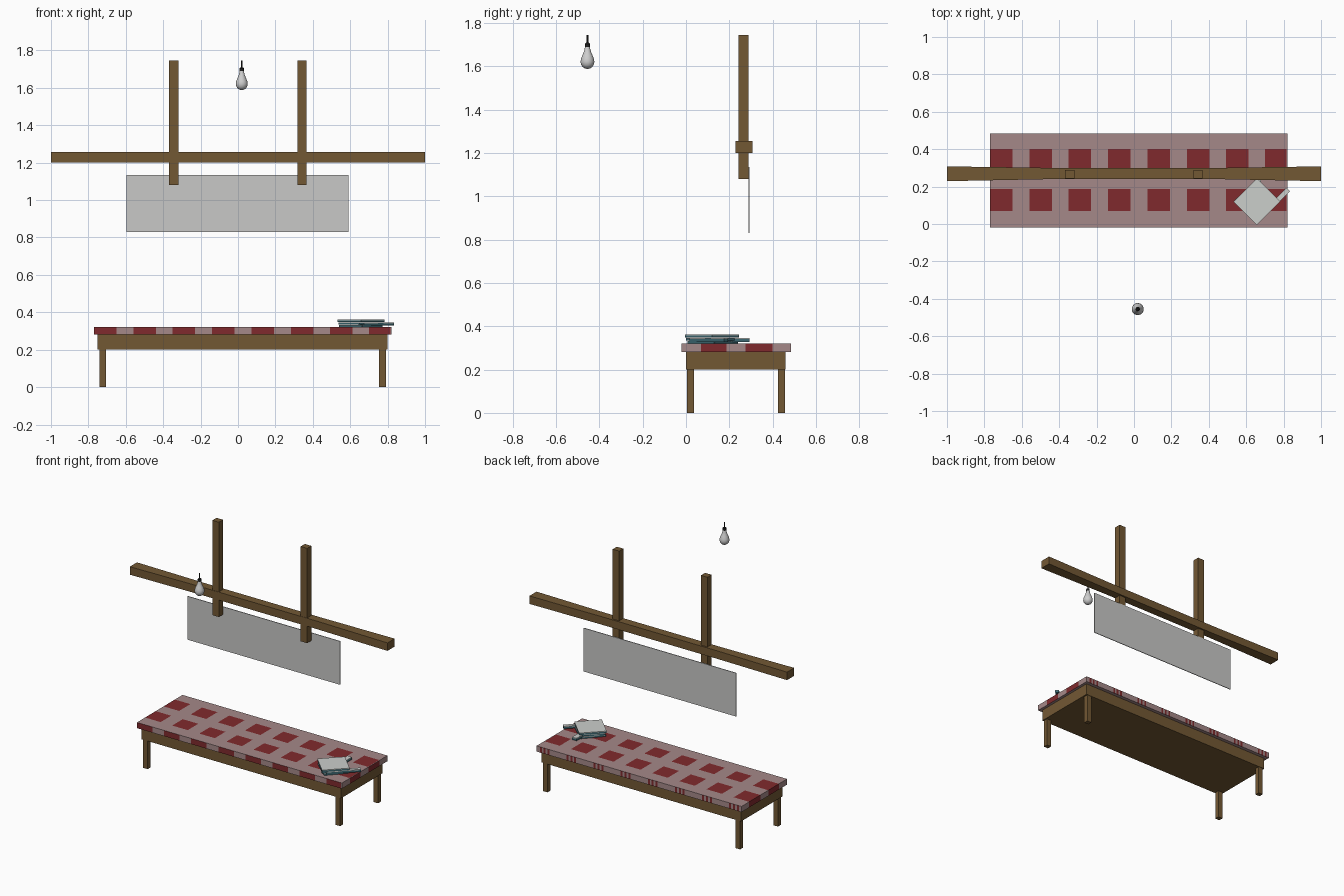
import bpy, bmesh, math
from mathutils import Vector, Matrix

if "Cube" in bpy.data.objects:
    bpy.data.objects.remove(bpy.data.objects["Cube"])


def mat(name, r, g, b):
    m = bpy.data.materials.new(name)
    m.diffuse_color = (r, g, b, 1)
    m.use_nodes = True
    m.node_tree.nodes["Principled BSDF"].inputs["Base Color"].default_value = m.diffuse_color
    return m


WOOD = mat("brown wood", 0.171, 0.098, 0.034)
PINK = mat("dusty pink cloth", 0.376, 0.25, 0.25)
RED = mat("dark red cloth", 0.216, 0.023, 0.026)
GREY = mat("panel grey", 0.58, 0.58, 0.57)
WHITE = mat("paper white", 0.60, 0.62, 0.60)
TEAL = mat("teal cover", 0.045, 0.14, 0.17)
GLASS = mat("bulb white", 0.62, 0.62, 0.62)
BLACK = mat("black fitting", 0.015, 0.015, 0.015)


def finish(name, bm, *mats):
    bmesh.ops.recalc_face_normals(bm, faces=bm.faces)
    me = bpy.data.meshes.new(name)
    bm.to_mesh(me)
    bm.free()
    for m in mats:
        me.materials.append(m)
    ob = bpy.data.objects.new(name, me)
    bpy.context.collection.objects.link(ob)
    return ob


def box_bm(x, y, z):
    bm = bmesh.new()
    bmesh.ops.create_cube(bm, size=1)
    for v in bm.verts:
        v.co = Vector([(a + b) / 2 + c * (b - a) for (a, b), c in zip((x, y, z), v.co)])
    return bm


def box(name, x, y, z, m):
    return finish(name, box_bm(x, y, z), m)


def cut(bm, axis, value):
    co, no = Vector(), Vector()
    co[axis], no[axis] = value, 1
    bmesh.ops.bisect_plane(bm, geom=bm.verts[:] + bm.edges[:] + bm.faces[:],
                           plane_co=co, plane_no=no)


# Bench frame and legs
box("bench_frame", (-0.75, 0.80), (0.0, 0.46), (0.20, 0.28), WOOD)
for sx, x in (("left", -0.74), ("right", 0.755)):
    for sy, y in (("front", 0.005), ("back", 0.424)):
        box(f"{sy}_{sx}_leg", (x, x + 0.035), (y, y + 0.033), (0, 0.20), WOOD)

# Mattress with two rows of red squares that run down the front and ends
cols = [(-0.77 + 0.2105 * i, -0.65 + 0.2105 * i) for i in range(8)]
cols[-1] = (0.70, 0.815)
rows = [(0.07, 0.187), (0.275, 0.40)]
stripes = [(a + d, a + d + 0.015) for a, _ in cols for d in (0.02, 0.05, 0.08)]
bm = box_bm((-0.77, 0.82), (-0.02, 0.485), (0.28, 0.32))
for a, b in cols + stripes:
    for v in (a, b):
        if v > -0.769:
            cut(bm, 0, v)
for a, b in rows:
    cut(bm, 1, a)
    cut(bm, 1, b)


def within(v, spans):
    return any(a < v < b for a, b in spans)


bm.normal_update()
for f in bm.faces:
    c, n = f.calc_center_median(), f.normal
    if n.z > 0.5:
        red = within(c.x, cols) and within(c.y, rows)
    elif n.y < -0.5:
        red = within(c.x, cols)
    elif n.y > 0.5:
        red = within(c.x, stripes)
    elif abs(n.x) > 0.5:
        red = within(c.y, rows)
    else:
        red = False
    f.material_index = int(red)
finish("mattress", bm, PINK, RED)

# Cross beam, slightly slimmer in the middle
bm = box_bm((-1, 1), (0.229, 0.308), (1.20, 1.256))
for x in (-0.45, 0.45):
    cut(bm, 0, x)
for v in bm.verts:
    if abs(v.co.x) < 0.5:
        v.co.y = 0.27 + (v.co.y - 0.2685) * 0.76
finish("cross_beam", bm, WOOD)

# Hanging posts and the panel behind them
for side, x in (("left", -0.343), ("right", 0.342)):
    box(f"{side}_post", (x - 0.025, x + 0.025), (0.242, 0.288), (1.08, 1.745), WOOD)
box("hanging_panel", (-0.595, 0.59), (0.288, 0.293), (0.83, 1.135), GREY)


# Stack of magazines lying at 45 degrees: paper above, cover below
def magazine(name, centre, w, d, z0, z1, angle):
    bm = box_bm((-w / 2, w / 2), (-d / 2, d / 2), (z0, z1))
    cut(bm, 2, z1 - (z1 - z0) * 0.3)
    for f in bm.faces:
        f.material_index = 0 if f.calc_center_median().z > z1 - (z1 - z0) * 0.32 else 1
    bm.transform(Matrix.Translation((*centre, 0)) @ Matrix.Rotation(math.radians(angle), 4, 'Z'))
    finish(name, bm, WHITE, TEAL)


magazine("lower_magazine", (0.657, 0.123), 0.165, 0.165, 0.32, 0.333, 48)
magazine("middle_magazine", (0.657, 0.121), 0.17, 0.17, 0.334, 0.346, 42)
magazine("top_magazine", (0.657, 0.120), 0.178, 0.176, 0.347, 0.361, 45)
magazine("side_leaflet", (0.745, 0.104), 0.225, 0.026, 0.328, 0.346, 45)
magazine("back_leaflet", (0.662, 0.21), 0.035, 0.165, 0.328, 0.346, 0)


# Light bulb, fitting and cord as turned profiles
def turned(name, profile, m, n=24):
    bm = bmesh.new()
    vs = [bm.verts.new((r, 0, z)) for r, z in profile]
    es = [bm.edges.new(p) for p in zip(vs, vs[1:])]
    bmesh.ops.spin(bm, geom=vs + es, cent=(0, 0, 0), axis=(0, 0, 1),
                   angle=math.tau, steps=n, use_duplicate=False)
    bmesh.ops.remove_doubles(bm, verts=bm.verts[:], dist=1e-5)
    bm.transform(Matrix.Translation((0.02, -0.455, 0)))
    ob = finish(name, bm, m)
    bpy.ops.object.select_all(action='DESELECT')
    bpy.context.view_layer.objects.active = ob
    ob.select_set(True)
    bpy.ops.object.shade_smooth_by_angle(angle=math.radians(40))


turned("bulb", [(0, 1.588), (0.012, 1.590), (0.022, 1.597), (0.029, 1.607),
                (0.032, 1.620), (0.030, 1.634), (0.024, 1.650), (0.017, 1.666),
                (0.013, 1.680), (0.011, 1.692), (0, 1.692)], GLASS)
turned("bulb_fitting", [(0, 1.688), (0.0115, 1.688), (0.0115, 1.704),
                        (0.006, 1.710), (0, 1.710)], BLACK)
turned("cord", [(0, 1.705), (0.004, 1.705), (0.004, 1.745), (0, 1.745)], BLACK, 10)
